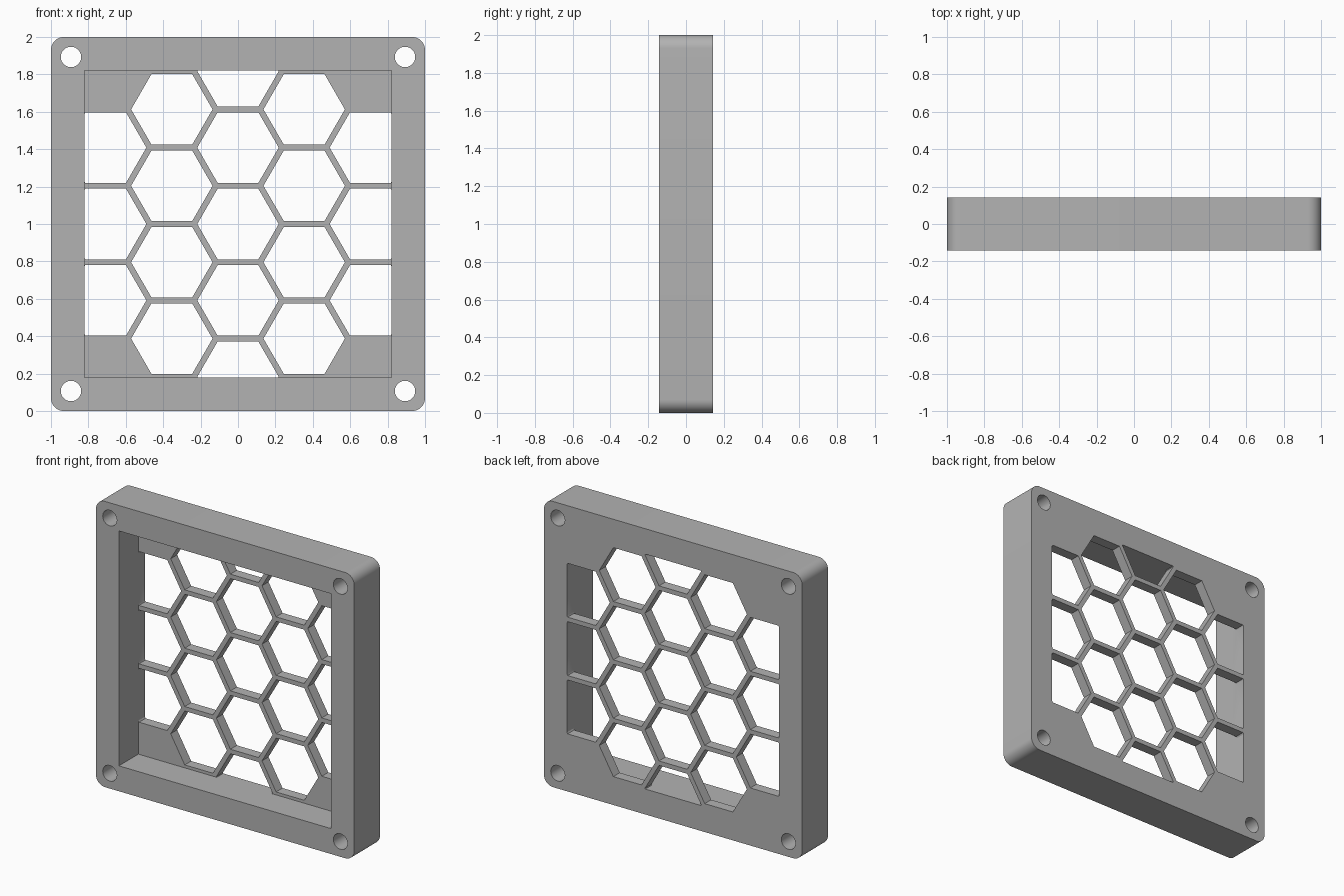
import bpy, bmesh, math

if "Cube" in bpy.data.objects:
    bpy.data.objects.remove(bpy.data.objects["Cube"], do_unlink=True)

HALF = 1.0          # half of the outer square
DEPTH = 0.143       # half of the thickness
OPEN = 0.822        # half of the square opening
GRILLE = 0.0714     # thickness of the honeycomb plate
PITCH = 0.4085      # distance between neighbouring cells
CELL = 0.2177       # cell radius, corner to centre
CORNER = 0.07

grey = bpy.data.materials.new("plain grey")
grey.use_nodes = True
colour = (0.45, 0.45, 0.45, 1)
grey.diffuse_color = colour
grey.node_tree.nodes["Principled BSDF"].inputs["Base Color"].default_value = colour


def ring(cx, cz, radius, sides):
    return [(cx + radius * math.cos(math.tau * i / sides),
             cz + radius * math.sin(math.tau * i / sides)) for i in range(sides)]


def clip(points, axis, sign):
    """Keep the part of a polygon inside one side of the opening."""
    kept = []
    for a, b in zip(points, points[1:] + points[:1]):
        da, db = OPEN - sign * a[axis], OPEN - sign * b[axis]
        if da >= 0:
            kept.append(a)
        if da * db < 0:
            t = da / (da - db)
            kept.append(tuple(p + (q - p) * t for p, q in zip(a, b)))
    return kept


def prisms(name, outlines, front, back):
    """Extrude outlines in the x-z plane from front to back."""
    bm = bmesh.new()
    for outline in outlines:
        face = bm.faces.new([bm.verts.new((x, front, z + HALF)) for x, z in outline])
        new = bmesh.ops.extrude_face_region(bm, geom=[face], use_keep_orig=True)
        for v in new["geom"]:
            if isinstance(v, bmesh.types.BMVert):
                v.co.y = back
    bmesh.ops.recalc_face_normals(bm, faces=bm.faces)
    mesh = bpy.data.meshes.new(name)
    bm.to_mesh(mesh)
    bm.free()
    mesh.materials.append(grey)
    obj = bpy.data.objects.new(name, mesh)
    bpy.context.collection.objects.link(obj)
    return obj


def square(half):
    return [(-half, -half), (half, -half), (half, half), (-half, half)]


# Body with rounded corners
outline = []
for quarter, (sx, sz) in enumerate([(1, 1), (-1, 1), (-1, -1), (1, -1)]):
    for i in range(11):
        a = (quarter + i / 10) * math.pi / 2
        outline.append((sx * (HALF - CORNER) + CORNER * math.cos(a),
                        sz * (HALF - CORNER) + CORNER * math.sin(a)))
body = prisms("grille_frame", [outline], -DEPTH, DEPTH)

# Honeycomb cells, columns of odd and even count, trimmed to the opening
cells = []
for column, count in [(-2, 3), (-1, 4), (0, 5), (1, 4), (2, 3)]:
    for row in range(count):
        cell = ring(column * PITCH * math.sqrt(0.75),
                    (row - (count - 1) / 2) * PITCH, CELL, 6)
        for axis in (0, 1):
            for sign in (-1, 1):
                cell = clip(cell, axis, sign)
        cells.append(cell)

screws = [ring(sx * 0.893, sz * 0.893, 0.0545, 48) for sx in (-1, 1) for sz in (-1, 1)]

# Cut the front recess, the cells and the screw holes
cutters = [
    prisms("recess_cutter", [square(OPEN)], -1, DEPTH - GRILLE),
    prisms("cell_cutter", cells, DEPTH - GRILLE - 0.05, 1),
    prisms("screw_hole_cutter", screws, -1, 1),
]
bpy.ops.object.select_all(action="DESELECT")
body.select_set(True)
bpy.context.view_layer.objects.active = body
for cutter in cutters:
    cutter.hide_render = True
    mod = body.modifiers.new(cutter.name, "BOOLEAN")
    mod.operation = "DIFFERENCE"
    mod.solver = "EXACT"
    mod.object = cutter
    bpy.ops.object.modifier_apply(modifier=mod.name)
    bpy.data.objects.remove(cutter, do_unlink=True)

bpy.ops.object.shade_smooth_by_angle(angle=math.radians(30))
